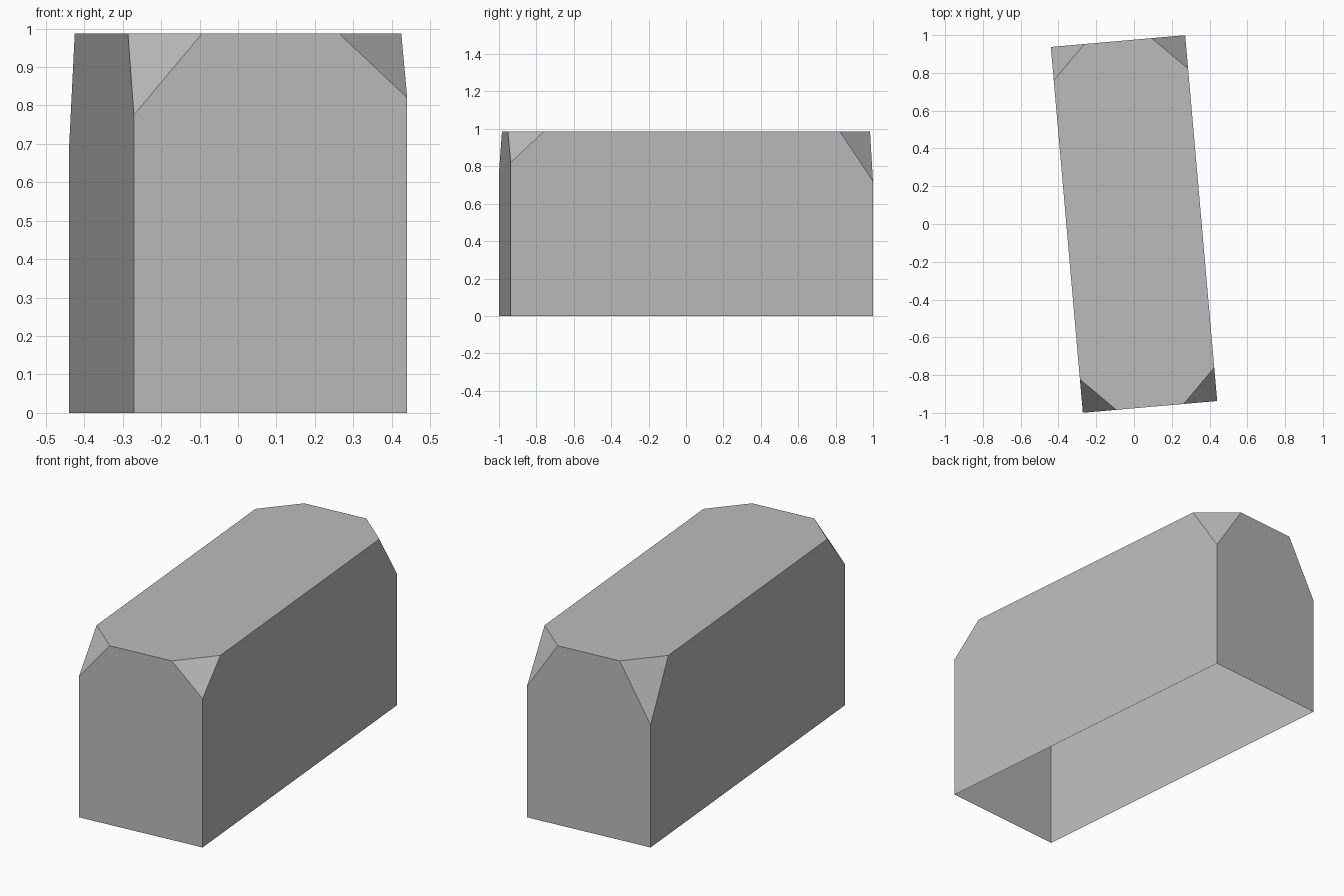
import bpy, bmesh
from math import radians
from mathutils import Matrix, Vector

default = bpy.data.objects.get("Cube")
if default:
    bpy.data.objects.remove(default, do_unlink=True)

WIDTH, LENGTH, HEIGHT = 0.714, 1.944, 0.987
CUT = 0.178          # corner cut along the top edges
TURN = radians(5)    # slight turn about the vertical

# Single grey material
grey = bpy.data.materials.new("plain_grey")
grey.use_nodes = True
colour = (0.5, 0.5, 0.5, 1)
grey.diffuse_color = colour
grey.node_tree.nodes["Principled BSDF"].inputs["Base Color"].default_value = colour

# Block standing on the ground
bm = bmesh.new()
bmesh.ops.create_cube(bm, size=1, matrix=Matrix.Translation((0, 0, HEIGHT / 2))
                      @ Matrix.Diagonal((WIDTH, LENGTH, HEIGHT, 1)))

# Slice off each top corner, lower end of each cut given as a height
for sx, sy, low in [(-1, -1, 0.775), (1, -1, 0.82), (1, 1, 0.72), (-1, 1, 0.675)]:
    corner = Vector((sx * WIDTH / 2, sy * LENGTH / 2, HEIGHT))
    normal = Vector((sx / CUT, sy / CUT, 1 / (HEIGHT - low)))
    cut = bmesh.ops.bisect_plane(
        bm, geom=bm.verts[:] + bm.edges[:] + bm.faces[:], dist=1e-5,
        plane_co=corner - Vector((sx * CUT, 0, 0)), plane_no=normal.normalized(),
        clear_outer=True)
    rim = [e for e in cut["geom_cut"] if isinstance(e, bmesh.types.BMEdge)]
    bmesh.ops.edgeloop_fill(bm, edges=rim)

# Open underside
bmesh.ops.recalc_face_normals(bm, faces=bm.faces[:])
bottom = [f for f in bm.faces if f.normal.z < -0.9]
bmesh.ops.delete(bm, geom=bottom, context="FACES_ONLY")
bmesh.ops.rotate(bm, verts=bm.verts[:], cent=(0, 0, 0),
                 matrix=Matrix.Rotation(TURN, 3, "Z"))

mesh = bpy.data.meshes.new("block_shell")
bm.to_mesh(mesh)
bm.free()
mesh.materials.append(grey)
shell = bpy.data.objects.new("block_shell", mesh)
bpy.context.collection.objects.link(shell)
